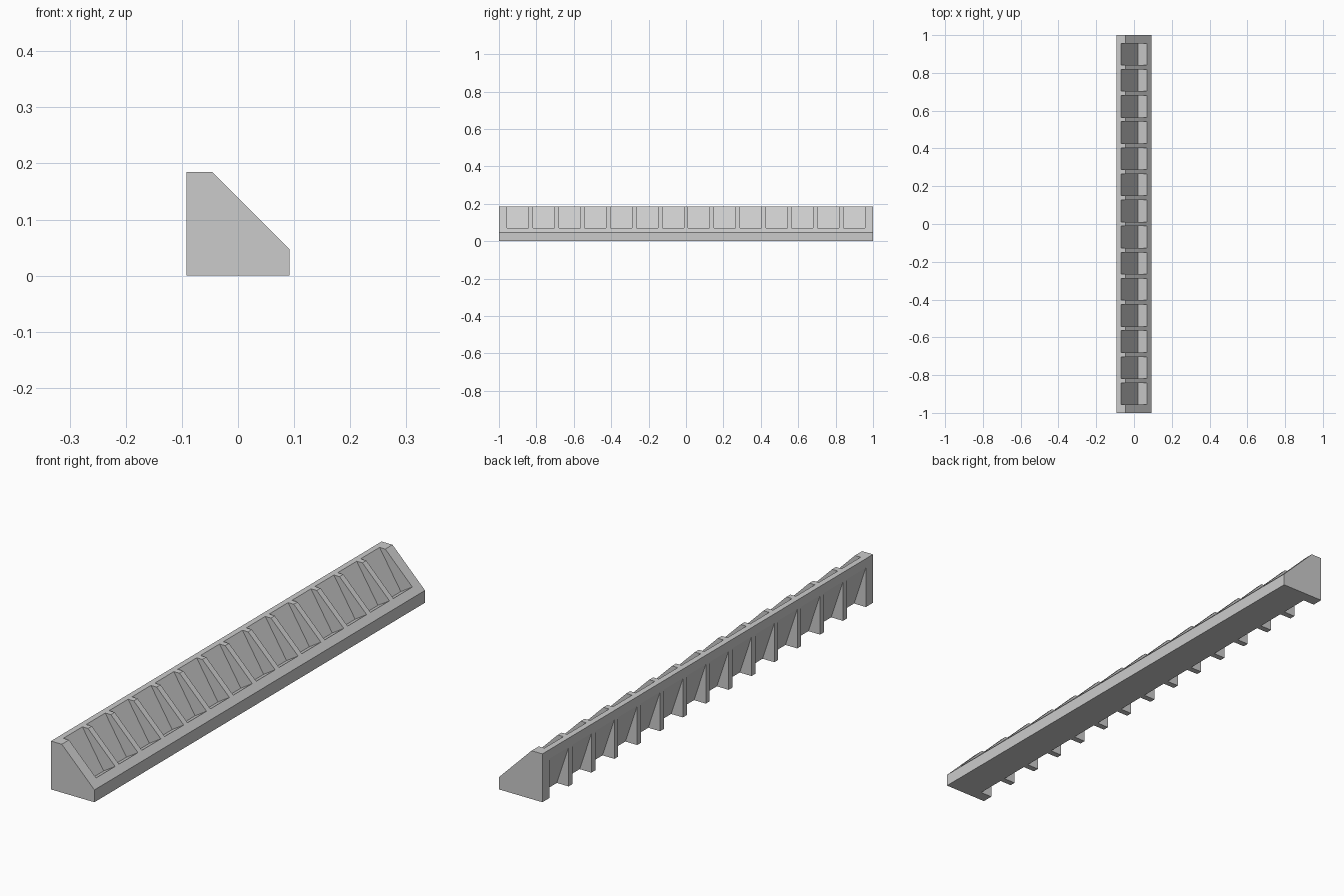
import bpy

cube = bpy.data.objects.get("Cube")
if cube:
    bpy.data.objects.remove(cube, do_unlink=True)

COUNT = 14        # compartments along the length
WIDTH = 0.115     # width of one compartment
REACH = 0.9565    # outer end of the row of compartments
PITCH = (2 * REACH - WIDTH) / (COUNT - 1)

grey = bpy.data.materials.new("plain grey")
grey.use_nodes = True
colour = (0.6, 0.6, 0.6, 1)
grey.diffuse_color = colour
grey.node_tree.nodes["Principled BSDF"].inputs["Base Color"].default_value = colour


def prisms(name, profile, spans):
    """Extrude an x-z profile along y, once for each (start, end) span."""
    verts, faces = [], []
    n = len(profile)
    for start, end in spans:
        b = len(verts)
        verts += [(x, y, z) for y in (start, end) for x, z in profile]
        faces.append([b + i for i in range(n)])
        faces.append([b + n + i for i in reversed(range(n))])
        for i in range(n):
            j = (i + 1) % n
            faces.append([b + j, b + i, b + n + i, b + n + j])
    mesh = bpy.data.meshes.new(name)
    mesh.from_pydata(verts, [], faces)
    mesh.materials.append(grey)
    obj = bpy.data.objects.new(name, mesh)
    bpy.context.collection.objects.link(obj)
    return obj


# Long sloped body
body = prisms("sloped_rack",
              [(-0.092, 0), (0.092, 0), (0.092, 0.047), (-0.046, 0.185), (-0.092, 0.185)],
              [(-1, 1)])

spans = [(-REACH + i * PITCH, -REACH + i * PITCH + WIDTH) for i in range(COUNT)]

# Tilted pockets in the slope, and wedge hollows between the ribs at the back
pockets = prisms("pocket_cutter",
                 [(0.02, 0.04), (0.084, 0.08), (0.084, 0.195), (-0.0762, 0.195)], spans)
hollows = prisms("hollow_cutter",
                 [(-0.11, -0.01), (-0.0387, -0.01), (-0.0987, 0.17), (-0.11, 0.17)], spans)

bpy.context.view_layer.objects.active = body
for cutter in (pockets, hollows):
    cutter.hide_render = True
    cut = body.modifiers.new("cut", 'BOOLEAN')
    cut.operation = 'DIFFERENCE'
    cut.solver = 'EXACT'
    cut.object = cutter
    bpy.ops.object.modifier_apply(modifier=cut.name)
    bpy.data.objects.remove(cutter, do_unlink=True)
